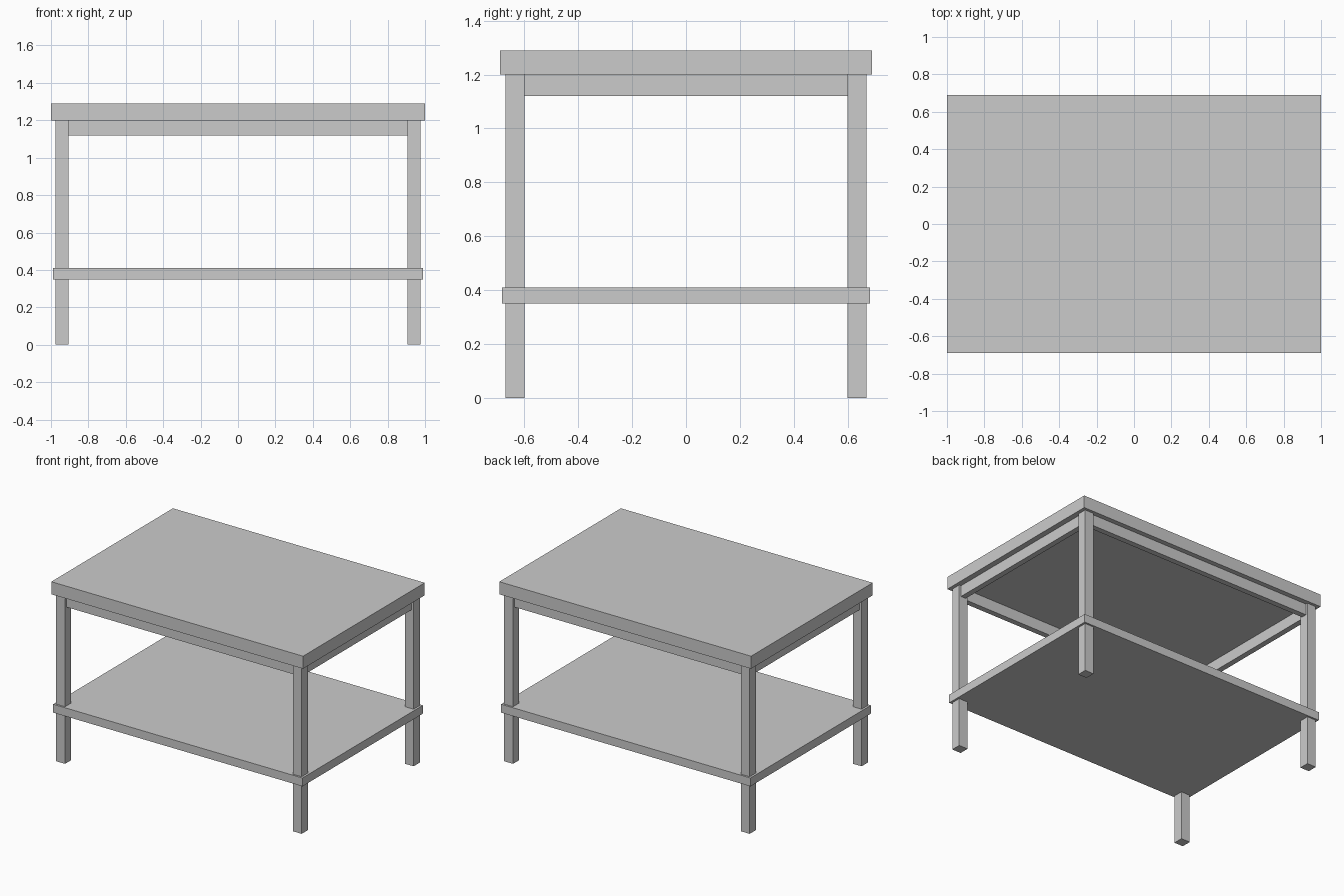
import bpy

if "Cube" in bpy.data.objects:
    bpy.data.objects.remove(bpy.data.objects["Cube"])


def box(name, x, y, z):
    """Axis-aligned box from (min, max) ranges."""
    bpy.ops.mesh.primitive_cube_add(size=1, location=[(a + b) / 2 for a, b in (x, y, z)])
    ob = bpy.context.object
    ob.name = name
    ob.scale = [b - a for a, b in (x, y, z)]
    bpy.ops.object.transform_apply(location=False, rotation=False, scale=True)
    return ob


def span(s, inner, outer):
    """Range between two distances on the + or - side of the centre."""
    return sorted((s * inner, s * outer))


# Table top and lower shelf
box("table_top", (-1, 1), (-0.69, 0.69), (1.2, 1.29))
box("lower_shelf", (-0.99, 0.99), (-0.683, 0.683), (0.35, 0.41))

# Four square legs
for sx, side in ((-1, "left"), (1, "right")):
    for sy, end in ((-1, "front"), (1, "back")):
        box(f"{end}_{side}_leg", span(sx, 0.905, 0.975), span(sy, 0.60, 0.67), (0, 1.2))

# Aprons between the legs, slightly recessed
for s, end, side in ((-1, "front", "left"), (1, "back", "right")):
    box(f"{end}_apron", (-0.905, 0.905), span(s, 0.615, 0.655), (1.12, 1.2))
    box(f"{side}_apron", span(s, 0.92, 0.96), (-0.60, 0.60), (1.12, 1.2))
